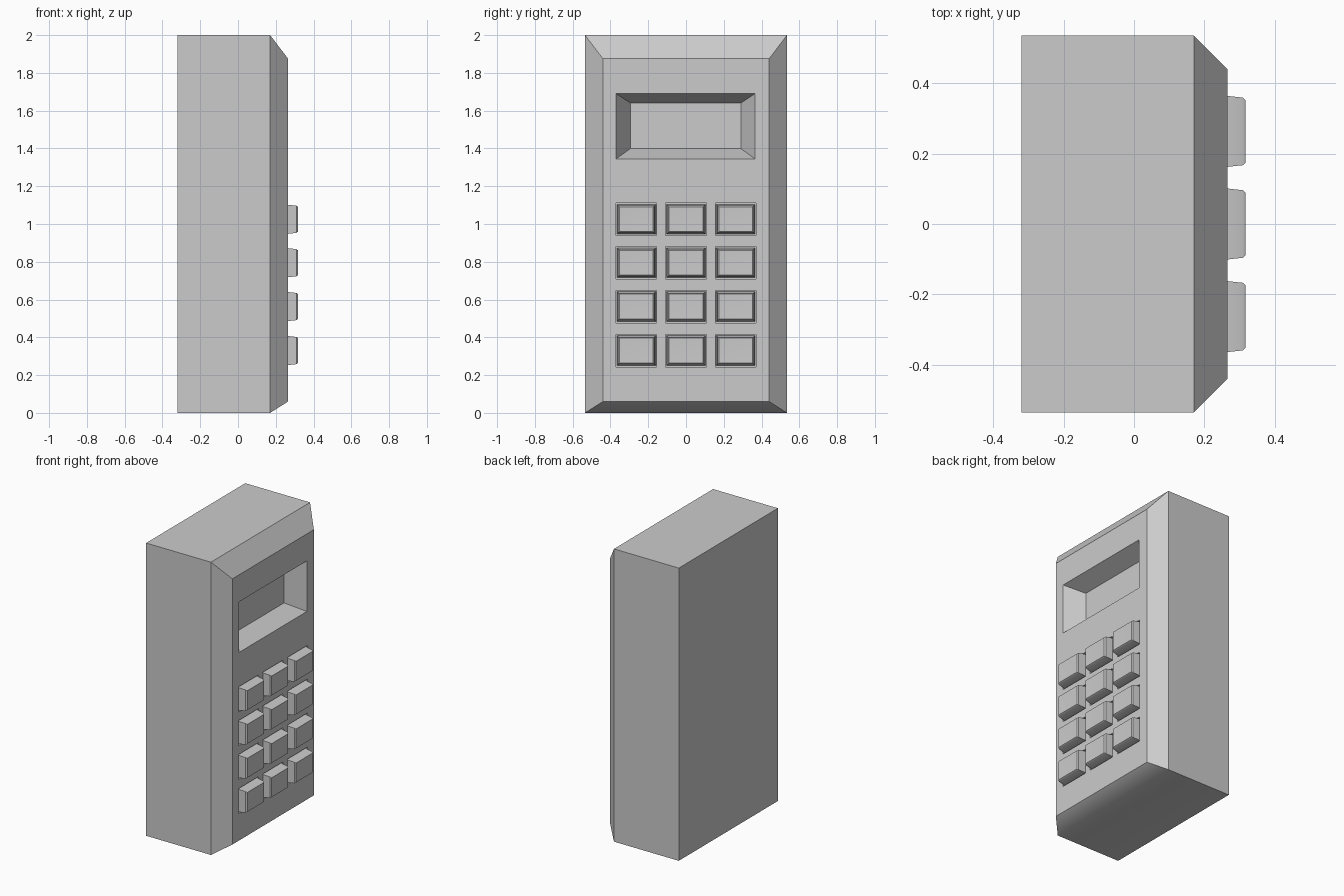
import bpy, bmesh, math

if "Cube" in bpy.data.objects:
    bpy.data.objects.remove(bpy.data.objects["Cube"])


def loft(name, solids, dish=0.0):
    """Mesh of rectangular sections (x, y0, y1, z0, z1) stacked along x."""
    bm = bmesh.new()
    for sections in solids:
        rings = [[bm.verts.new((x, y, z)) for y, z in
                  ((y0, z0), (y1, z0), (y1, z1), (y0, z1))]
                 for x, y0, y1, z0, z1 in sections]
        bm.faces.new(rings[0])
        for a, b in zip(rings, rings[1:]):
            for i in range(4):
                j = (i + 1) % 4
                bm.faces.new((a[i], a[j], b[j], b[i]))
        cap = bm.faces.new(rings[-1])
        if dish:
            bmesh.ops.poke(bm, faces=[cap], offset=0.0)
            bm.verts.ensure_lookup_table()
            bm.verts[-1].co.x -= dish
    bmesh.ops.recalc_face_normals(bm, faces=bm.faces)
    me = bpy.data.meshes.new(name)
    bm.to_mesh(me)
    bm.free()
    ob = bpy.data.objects.new(name, me)
    bpy.context.collection.objects.link(ob)
    return ob


def select(ob):
    bpy.ops.object.select_all(action='DESELECT')
    ob.select_set(True)
    bpy.context.view_layer.objects.active = ob


def rect(x, y, z, hy, hz):
    return (x, y - hy, y + hy, z - hz, z + hz)


FRONT = 0.265
KEYS = [(y, z) for z in (0.33, 0.563, 0.795, 1.025) for y in (-0.263, 0, 0.263)]

# Casing with a chamfered face
casing = loft("casing", [[(-0.32, -0.535, 0.535, 0, 2),
                          (0.17, -0.535, 0.535, 0, 2),
                          (FRONT, -0.44, 0.44, 0.06, 1.875)]])

# Cutters for the sloped screen recess and the shallow key sockets
screen = [(FRONT - 0.12, -0.293, 0.29, 1.40, 1.64),
          (FRONT, -0.37, 0.365, 1.345, 1.69),
          (FRONT + 0.1, -0.37, 0.365, 1.345, 1.69)]
sockets = [[rect(FRONT - 0.02, y, z, 0.108, 0.086),
            rect(FRONT + 0.1, y, z, 0.108, 0.086)] for y, z in KEYS]
cutter = loft("recess_cutter", [screen] + sockets)
cutter.hide_render = True
cut = casing.modifiers.new("recesses", 'BOOLEAN')
cut.object = cutter
cut.solver = 'EXACT'
select(casing)
bpy.ops.object.modifier_apply(modifier=cut.name)
bpy.data.objects.remove(cutter)
bpy.ops.object.shade_smooth_by_angle(angle=math.radians(35))

# Tapered keys with softened rims and a slightly dished top
for n, (y, z) in enumerate(KEYS):
    key = loft(f"key_{n + 1}", [[rect(FRONT - 0.03, y, z, 0.104, 0.08),
                                 rect(FRONT + 0.044, y, z, 0.096, 0.072),
                                 rect(FRONT + 0.052, y, z, 0.089, 0.066)]],
               dish=0.004)
    select(key)
    bpy.ops.object.shade_smooth_by_angle(angle=math.radians(35))
